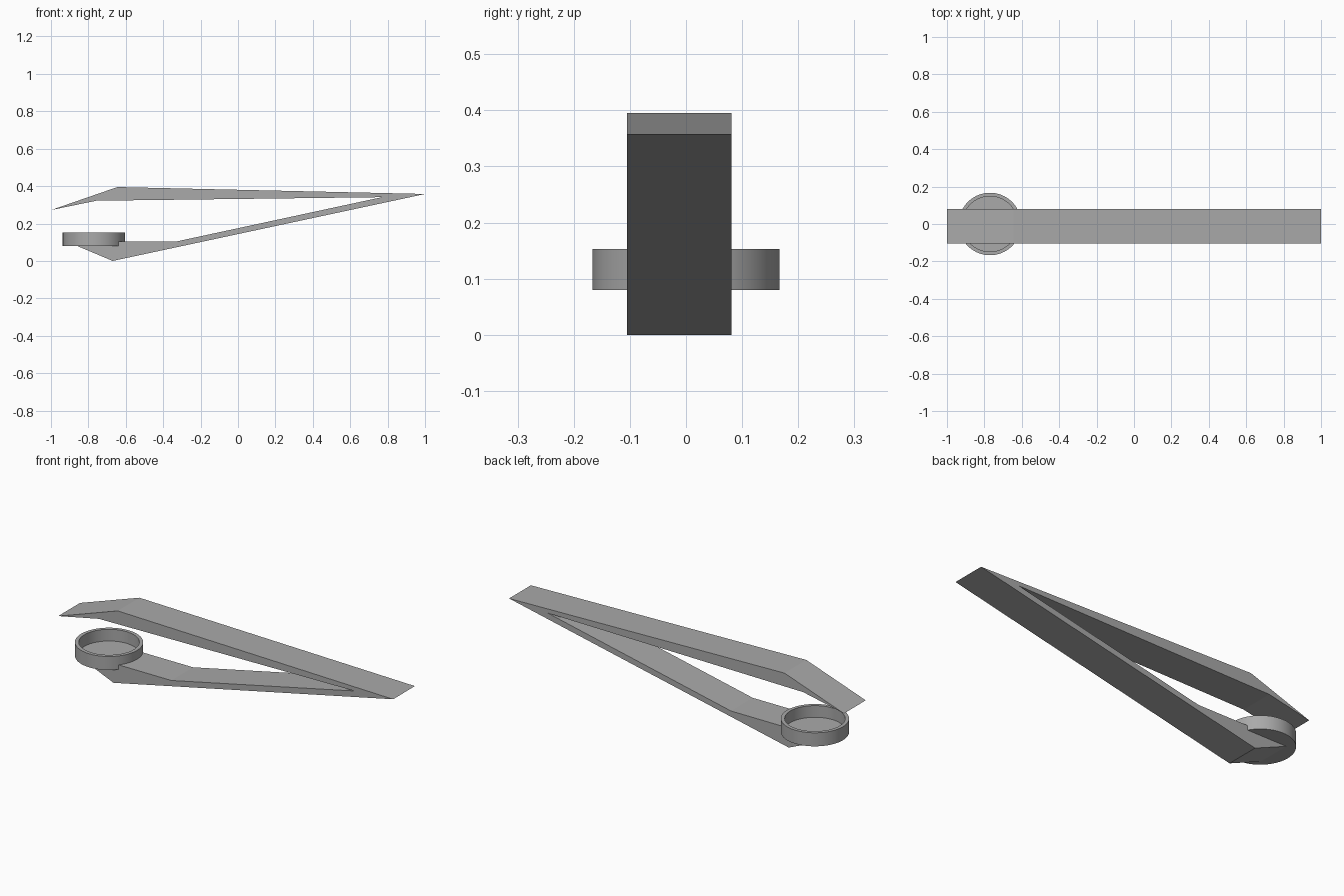
import bpy, bmesh, math
from mathutils import Vector

cube = bpy.data.objects.get("Cube")
if cube:
    bpy.data.objects.remove(cube, do_unlink=True)

grey = bpy.data.materials.new("plain grey")
grey.use_nodes = True
colour = (0.4, 0.4, 0.4, 1)
grey.diffuse_color = colour
grey.node_tree.nodes["Principled BSDF"].inputs["Base Color"].default_value = colour


def finish(name, bm):
    bmesh.ops.recalc_face_normals(bm, faces=bm.faces)
    mesh = bpy.data.meshes.new(name)
    bm.to_mesh(mesh)
    bm.free()
    mesh.materials.append(grey)
    obj = bpy.data.objects.new(name, mesh)
    bpy.context.collection.objects.link(obj)
    return obj


def extrude_profile(name, points, y0, y1):
    bm = bmesh.new()
    face = bm.faces.new([bm.verts.new((x, y0, z)) for x, z in points])
    moved = bmesh.ops.extrude_face_region(bm, geom=[face])["geom"]
    bmesh.ops.translate(bm, vec=(0, y1 - y0, 0),
                        verts=[v for v in moved if isinstance(v, bmesh.types.BMVert)])
    return finish(name, bm)


def lathe(name, profile, centre, sides=64):
    bm = bmesh.new()
    verts = [bm.verts.new((centre[0] + r, centre[1], z)) for r, z in profile]
    edges = [bm.edges.new(pair) for pair in zip(verts, verts[1:])]
    bmesh.ops.spin(bm, geom=verts + edges, cent=Vector((*centre, 0)), axis=(0, 0, 1),
                   angle=math.tau, steps=sides, use_duplicate=False)
    bmesh.ops.remove_doubles(bm, verts=bm.verts, dist=0.0005)
    return finish(name, bm)


# Bent strip: upper arm, pointed hinge end and lower arm in one outline
outline = [(-1, 0.272), (-0.645, 0.395), (1, 0.358), (-0.67, 0), (-0.86, 0.08),
           (-0.86, 0.105), (-0.325, 0.105), (0.77, 0.341), (-0.757, 0.322)]
arms = extrude_profile("folded_arms", outline, -0.105, 0.081)

# Round cup with a thin floor and rim
centre = (-0.77, 0)
bottom, floor, rim = 0.08, 0.09, 0.153
cup = lathe("round_cup", [(0, bottom), (0.167, bottom), (0.167, rim),
                          (0.148, rim), (0.148, floor), (0, floor)], centre)

# Clear the lower arm out of the cup
cutter = lathe("cup_cutter", [(0, 0.084), (0.16, 0.084), (0.16, 0.2), (0, 0.2)], centre)
cutter.hide_render = True
cutter.hide_viewport = True
cut = arms.modifiers.new("cup_seat", "BOOLEAN")
cut.operation = "DIFFERENCE"
cut.solver = "EXACT"
cut.object = cutter

# Smooth the round wall only
bpy.ops.object.select_all(action="DESELECT")
cup.select_set(True)
bpy.context.view_layer.objects.active = cup
bpy.ops.object.shade_smooth_by_angle(angle=math.radians(30))
